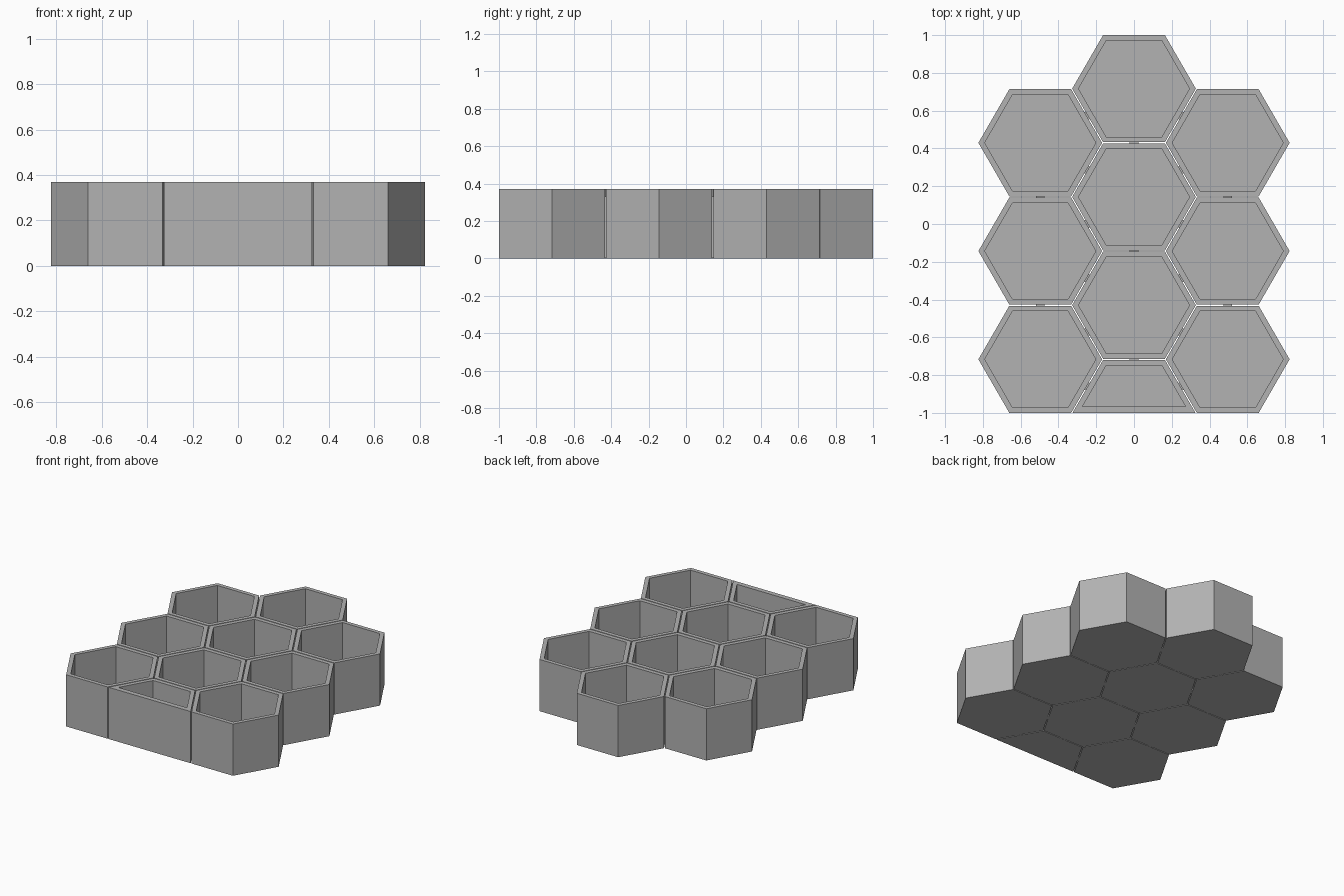
import bpy, bmesh, math
from mathutils import Vector

if "Cube" in bpy.data.objects:
    bpy.data.objects.remove(bpy.data.objects["Cube"])

GAP = 0.006                      # clearance between neighbouring cells
PITCH = (2 + GAP) / 3.5          # centre to centre distance
APOTHEM = (PITCH - GAP) / 2
COL_X = PITCH * math.cos(math.radians(30))
WALL, FLOOR, HEIGHT = 0.029, 0.022, 0.37

grey = bpy.data.materials.new("plain grey")
grey.diffuse_color = (0.45, 0.45, 0.45, 1)
grey.use_nodes = True
grey.node_tree.nodes["Principled BSDF"].inputs["Base Color"].default_value = grey.diffuse_color


def make_object(name, bm):
    bmesh.ops.recalc_face_normals(bm, faces=bm.faces)
    mesh = bpy.data.meshes.new(name)
    bm.to_mesh(mesh)
    bm.free()
    mesh.materials.append(grey)
    obj = bpy.data.objects.new(name, mesh)
    bpy.context.collection.objects.link(obj)


def outline(cx, cy, apothem, front):
    """Hexagon with flat sides to front and back; cut off at y = front if it reaches past."""
    r = apothem * 2 / math.sqrt(3)
    if cy - apothem > front - 0.01:
        return [(cx + r * math.cos(math.radians(60 * i)),
                 cy + r * math.sin(math.radians(60 * i))) for i in range(6)]
    w = r - (front - cy) / math.sqrt(3)
    return [(cx - w, front), (cx + w, front),
            (cx + r / 2, cy + apothem), (cx - r / 2, cy + apothem)]


def tray(name, cx, cy):
    """Open box: outer wall, rim, inner wall, floor and underside."""
    bm = bmesh.new()
    outer = outline(cx, cy, APOTHEM, -1)
    inner = outline(cx, cy, APOTHEM - WALL, -1 + WALL + 0.006 if cy < -0.9 else -1)
    loops = [[bm.verts.new((x, y, z)) for x, y in pts]
             for pts, z in ((outer, 0), (outer, HEIGHT), (inner, HEIGHT), (inner, FLOOR))]
    n = len(outer)
    for a, b in zip(loops, loops[1:]):
        for i in range(n):
            j = (i + 1) % n
            bm.faces.new((a[i], a[j], b[j], b[i]))
    bm.faces.new(loops[0])
    bm.faces.new(loops[-1])
    make_object(name, bm)


# Cell layout: three columns, the middle one shifted by half a pitch
top = 1 - APOTHEM
cells = [(0, top - i * PITCH) for i in range(4)]
cells += [(s * COL_X, top - (i + 0.5) * PITCH) for s in (-1, 1) for i in range(3)]
for cx, cy in cells:
    tray("half_tray" if cy < -0.9 else "hex_tray", cx, cy)

# Connector tabs that bridge the gap in the middle of every shared side
for i, a in enumerate(cells):
    for b in cells[i + 1:]:
        va, vb = Vector(a), Vector(b)
        if (vb - va).length > PITCH * 1.05:
            continue
        mid, along = (va + vb) / 2, (vb - va).normalized()
        if mid.y < -0.99:
            continue
        side = Vector((-along.y, along.x))
        bm = bmesh.new()
        bmesh.ops.create_cube(bm, size=1)
        for v in bm.verts:
            p = mid + along * v.co.x * (GAP + 0.004) + side * v.co.y * 0.045
            v.co = (p.x, p.y, 0.001 + (v.co.z + 0.5) * 0.33)
        make_object("connector_tab", bm)
